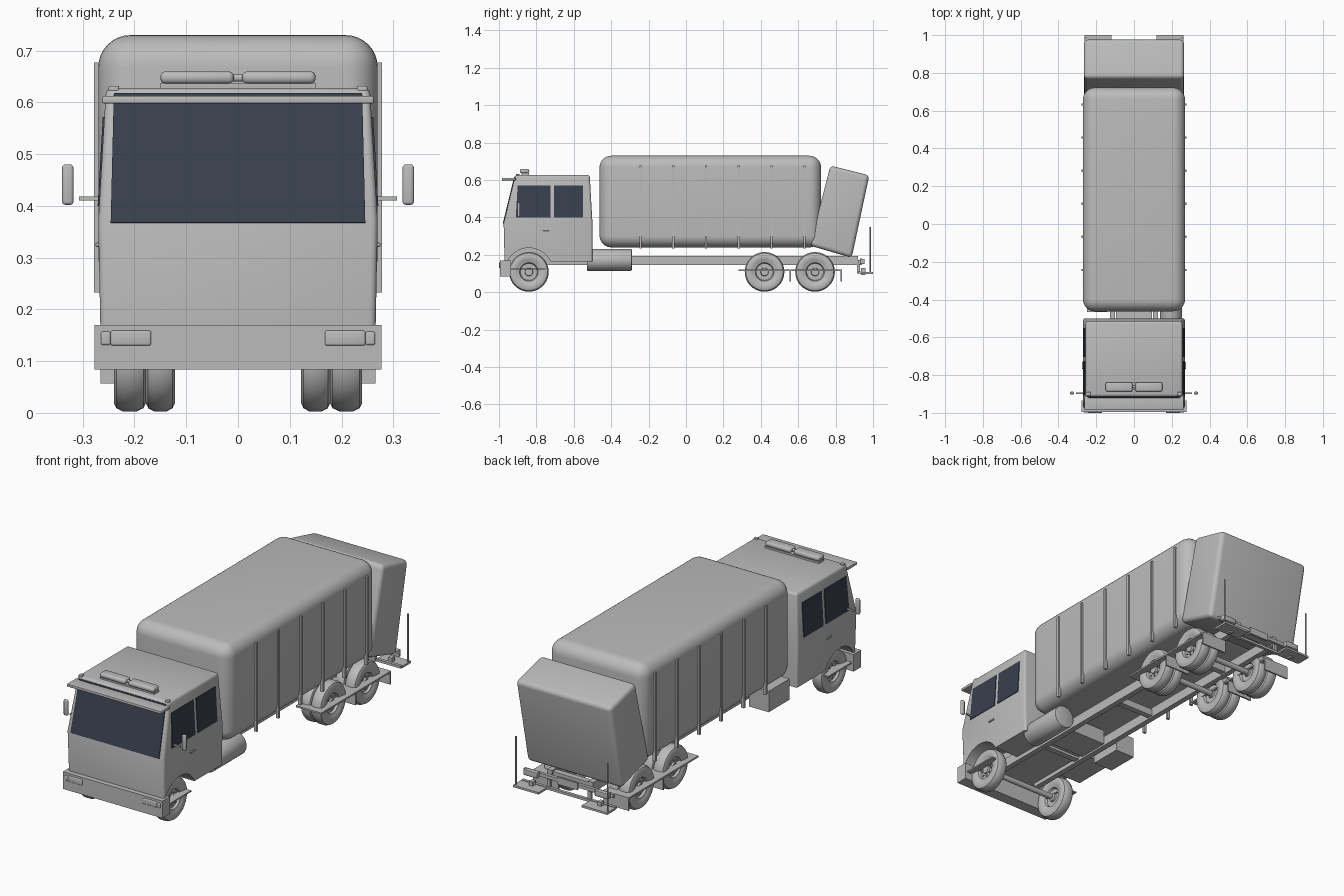
import bpy, bmesh
from math import sin, cos, pi, radians
from mathutils import Vector, Matrix

cube = bpy.data.objects.get("Cube")
if cube:
    bpy.data.objects.remove(cube, do_unlink=True)


def material(name, rgb):
    m = bpy.data.materials.new(name)
    m.use_nodes = True
    m.diffuse_color = (*rgb, 1)
    m.node_tree.nodes["Principled BSDF"].inputs["Base Color"].default_value = (*rgb, 1)
    return m


GREY = material("light grey", (0.5, 0.5, 0.5))
GLASS = material("dark glass", (0.04, 0.05, 0.075))
SIDES = (("left", 1), ("right", -1))
parts = []


def finish(name, bm, mat=GREY):
    bmesh.ops.recalc_face_normals(bm, faces=bm.faces)
    mesh = bpy.data.meshes.new(name)
    bm.to_mesh(mesh)
    bm.free()
    mesh.materials.append(mat)
    ob = bpy.data.objects.new(name, mesh)
    bpy.context.collection.objects.link(ob)
    parts.append(ob)
    return ob


def bevel(bm, edges, r, seg):
    bmesh.ops.bevel(bm, geom=list(edges), offset=r, segments=seg, profile=0.5,
                    affect='EDGES', clamp_overlap=True)


def box(name, x, y, z, r=0, seg=3):
    """Box from (min, max) pairs with optional rounded edges."""
    bm = bmesh.new()
    bmesh.ops.create_cube(bm, size=1)
    for v in bm.verts:
        v.co = [(a + b) / 2 + c * (b - a) for c, (a, b) in zip(v.co, (x, y, z))]
    if r:
        bevel(bm, bm.edges, r, seg)
    return finish(name, bm)


def pair(name, x, y, z, r=0):
    """Mirrored boxes on both sides of the truck."""
    for side, s in SIDES:
        box(f"{side}_{name}", sorted((s * x[0], s * x[1])), y, z, r)


def cylinder(name, centre, r, length, axis, r_edge=0, n=32):
    bm = bmesh.new()
    bmesh.ops.create_cone(bm, cap_ends=True, segments=n, radius1=r, radius2=r, depth=length)
    if r_edge:
        bevel(bm, [e for e in bm.edges if abs(e.verts[0].co.z - e.verts[1].co.z) < 1e-5], r_edge, 2)
    turn = Vector((0, 0, 1)).rotation_difference(Vector(axis)).to_matrix().to_4x4()
    bm.transform(Matrix.Translation(centre) @ turn)
    return finish(name, bm)


def plate(name, pts, mat, t=0.004):
    """Thin panel straddling the surface through the given corners."""
    bm = bmesh.new()
    f = bm.faces.new([bm.verts.new(p) for p in pts])
    f.normal_update()
    n = f.normal.copy()
    bmesh.ops.translate(bm, verts=bm.verts, vec=-n * t)
    new = bmesh.ops.extrude_face_region(bm, geom=[f])["geom"]
    bmesh.ops.translate(bm, verts=[v for v in new if isinstance(v, bmesh.types.BMVert)], vec=n * t * 2)
    return finish(name, bm, mat)


# Cab shell: lofted rings (z, front, back, half width), then wheel arches cut out
RINGS = [(0.165, -0.97, -0.5, 0.266), (0.37, -0.975, -0.5, 0.27), (0.628, -0.912, -0.515, 0.255)]
bm = bmesh.new()
loops = [[bm.verts.new(p) for p in ((-w, f, z), (w, f, z), (w, b, z), (-w, b, z))]
         for z, f, b, w in RINGS]
for lo, hi in zip(loops, loops[1:]):
    for i in range(4):
        bm.faces.new((lo[i], lo[i - 3], hi[i - 3], hi[i]))
bm.faces.new(loops[0])
bm.faces.new(loops[-1])
bevel(bm, [e for e in bm.edges if abs(e.verts[0].co.z - e.verts[1].co.z) > 0.1
           or min(v.co.z for v in e.verts) > 0.6], 0.012, 3)
cab = finish("cab", bm)

FRONT_Y, HUB_Z = -0.84, 0.109
for side, s in SIDES:
    cutter = cylinder("arch_cutter", (s * 0.22, FRONT_Y, HUB_Z), 0.128, 0.2, (1, 0, 0), n=48)
    cutter.hide_render = True
    mod = cab.modifiers.new("arch", 'BOOLEAN')
    mod.operation, mod.solver, mod.object = 'DIFFERENCE', 'EXACT', cutter
    bpy.context.view_layer.objects.active = cab
    bpy.ops.object.modifier_apply(modifier=mod.name)
    parts.remove(cutter)
    bpy.data.objects.remove(cutter, do_unlink=True)


def on_front(x, z):
    return (x, -0.975 + 0.063 * (z - 0.37) / 0.258, z)


def on_side(s, y, z):
    return (s * (0.27 - 0.015 * (z - 0.37) / 0.258), y, z)


# Cab glass
plate("windscreen", [on_front(-0.246, 0.367), on_front(0.246, 0.367),
                     on_front(0.24, 0.617), on_front(-0.24, 0.617)], GLASS)
for side, s in SIDES:
    for name, y0, y1, lean in (("door", -0.91, -0.725, 0.01), ("rear", -0.705, -0.55, 0)):
        pts = [on_side(s, y0, 0.4), on_side(s, y1, 0.4), on_side(s, y1, 0.572), on_side(s, y0 + lean, 0.572)]
        plate(f"{side}_{name}_window", pts if s > 0 else pts[::-1], GLASS, 0.003)

# Cab fittings
box("sun_visor", (-0.262, 0.262), (-0.985, -0.91), (0.598, 0.612), 0.003)
box("beacon_base", (-0.15, 0.15), (-0.88, -0.84), (0.625, 0.637))
cylinder("beacon_joint", (0, -0.862, 0.647), 0.007, 0.03, (1, 0, 0), n=16)
pair("beacon", (0.008, 0.15), (-0.888, -0.838), (0.636, 0.66), 0.01)
pair("roof_marker", (0.23, 0.25), (-0.91, -0.89), (0.62, 0.632), 0.003)
pair("door_handle", (0.26, 0.275), (-0.767, -0.73), (0.321, 0.329), 0.002)
pair("mirror_arm", (0.262, 0.307), (-0.899, -0.891), (0.41, 0.418))
pair("mirror", (0.318, 0.34), (-0.902, -0.888), (0.402, 0.48), 0.006)

# Bumper and headlights
box("front_bumper", (-0.277, 0.277), (-0.995, -0.935), (0.084, 0.17))
pair("headlight", (0.168, 0.246), (-1.0, -0.98), (0.13, 0.159), 0.004)
pair("indicator", (0.246, 0.265), (-0.999, -0.98), (0.131, 0.157), 0.004)

# Cargo body with side ribs
box("cargo_body", (-0.27, 0.27), (-0.462, 0.722), (0.24, 0.73), 0.062, 8)
for i in range(6):
    y = -0.243 + i * 0.1752
    pair(f"rib_{i + 1}", (0.262, 0.278), (y - 0.006, y + 0.006), (0.233, 0.677))

# Tilted tailgate: side profile extruded across the truck
bm = bmesh.new()
f = bm.faces.new([bm.verts.new((-0.265, y, z)) for y, z in
                  ((0.772, 0.677), (0.98, 0.625), (0.886, 0.184), (0.662, 0.25))])
new = bmesh.ops.extrude_face_region(bm, geom=[f])["geom"]
bmesh.ops.translate(bm, verts=[v for v in new if isinstance(v, bmesh.types.BMVert)], vec=(0.53, 0, 0))
bevel(bm, bm.edges, 0.022, 5)
finish("tailgate", bm)

# Chassis
pair("chassis_rail", (0.1, 0.128), (-0.87, 0.92), (0.145, 0.195))
for i, y in enumerate((-0.55, 0.0, 0.55, 0.9)):
    box(f"crossmember_{i + 1}", (-0.11, 0.11), (y - 0.015, y + 0.015), (0.152, 0.188))
box("gearbox", (-0.095, 0.095), (-0.5, -0.34), (0.15, 0.225))
cylinder("fuel_tank", (0.195, -0.41, 0.173), 0.058, 0.24, (0, 1, 0), 0.004)
box("battery_box", (-0.25, -0.14), (-0.466, -0.3), (0.115, 0.22))


def wheel(name, x, y, s, w):
    """Lathed tyre and dished rim, outer face towards s."""
    profile = [(0, 0.36), (0.02, 0.36), (0.022, 0.2), (0.045, 0.2), (0.05, 0.38), (0.063, 0.42),
               (0.067, 0.46), (0.09, 0.5), (0.1, 0.42), (0.106, 0.22)]
    profile += [(r, -t) for r, t in reversed(profile)]
    bm = bmesh.new()
    vs = [bm.verts.new((t * w * s, 0, r)) for r, t in profile]
    edges = [bm.edges.new(p) for p in zip(vs, vs[1:])]
    bmesh.ops.spin(bm, geom=vs + edges, axis=(1, 0, 0), cent=(0, 0, 0), angle=2 * pi, steps=40)
    bmesh.ops.remove_doubles(bm, verts=bm.verts, dist=1e-5)
    # Wheel nuts
    for i in range(8):
        a = i * pi / 4
        at = Matrix.Translation((s * w * 0.22, 0.033 * cos(a), 0.033 * sin(a)))
        bmesh.ops.create_cone(bm, cap_ends=True, segments=6, radius1=0.004, radius2=0.004,
                              depth=0.01, matrix=at @ Matrix.Rotation(pi / 2, 4, 'Y'))
    bm.transform(Matrix.Translation((x, y, HUB_Z)))
    finish(name, bm)


# Wheels and axles: single at the front, paired on the two rear axles
for side, s in SIDES:
    wheel(f"{side}_front_wheel", s * 0.209, FRONT_Y, s, 0.062)
    for axle, y in (("middle", 0.42), ("rear", 0.69)):
        wheel(f"{side}_{axle}_outer_wheel", s * 0.209, y, s, 0.062)
        wheel(f"{side}_{axle}_inner_wheel", s * 0.15, y, s, 0.056)
for axle, y in (("front", FRONT_Y), ("middle", 0.42), ("rear", 0.69)):
    cylinder(f"{axle}_axle", (0, y, HUB_Z), 0.014, 0.36, (1, 0, 0), n=16)

# Mudguard boards and flaps
pair("front_mudguard", (0.19, 0.266), (-0.935, -0.75), (0.121, 0.128))
pair("rear_mudguard", (0.125, 0.266), (0.28, 0.835), (0.115, 0.123))
for name, y in (("middle", 0.558), ("rear", 0.831)):
    pair(f"{name}_mudflap", (0.125, 0.266), (y - 0.004, y + 0.004), (0.057, 0.118))

# Rear steps, grab poles and lamps
box("rear_crossbar", (-0.26, 0.26), (0.92, 0.935), (0.1, 0.112))
pair("step_hanger", (0.105, 0.122), (0.915, 0.93), (0.1, 0.15))
pair("rear_step", (0.12, 0.262), (0.93, 1.0), (0.099, 0.109))
pair("step_bracket", (0.18, 0.2), (0.935, 0.96), (0.092, 0.13))
for side, s in SIDES:
    cylinder(f"{side}_grab_pole", (s * 0.255, 0.985, 0.225), 0.004, 0.25, (0, 0, 1), n=12)
box("lamp_bar", (-0.25, 0.25), (0.92, 0.935), (0.155, 0.172))
pair("tail_lamp", (0.16, 0.235), (0.93, 0.955), (0.15, 0.178), 0.003)
box("rear_plate", (-0.055, 0.055), (0.93, 0.94), (0.145, 0.18))

# Smooth shading with crisp edges
bpy.ops.object.select_all(action='DESELECT')
for ob in parts:
    ob.select_set(True)
bpy.context.view_layer.objects.active = cab
bpy.ops.object.shade_smooth_by_angle(angle=radians(35))
